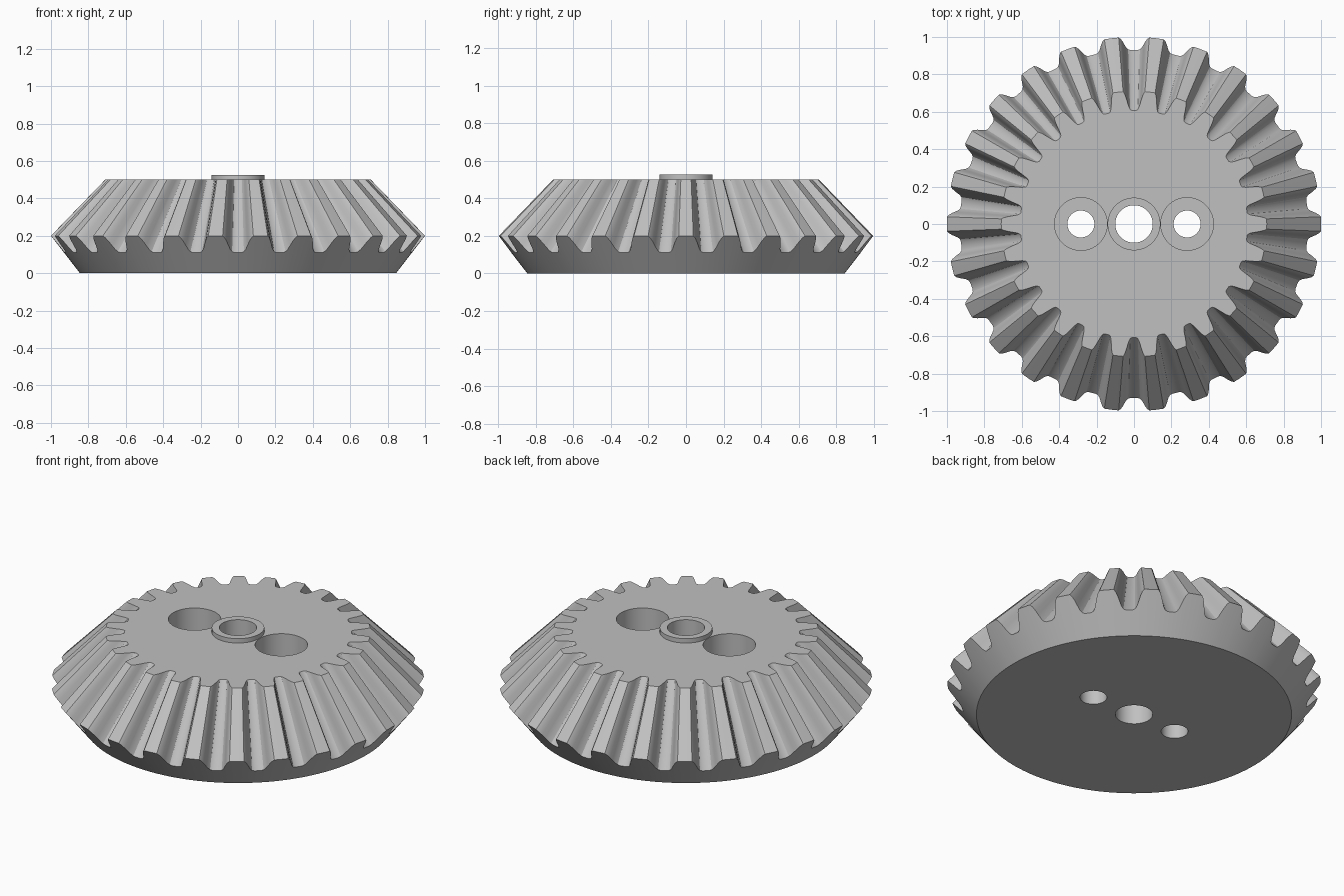
import bpy, bmesh
from math import cos, sin, pi

if "Cube" in bpy.data.objects:
    bpy.data.objects.remove(bpy.data.objects["Cube"], do_unlink=True)

TEETH = 26
TOP = 0.5
APEX = 1.234          # all tooth lines converge on this height
BASE_R = 0.845

grey = bpy.data.materials.new("plain_grey")
grey.use_nodes = True
grey.diffuse_color = (0.53, 0.53, 0.53, 1)
grey.node_tree.nodes["Principled BSDF"].inputs["Base Color"].default_value = grey.diffuse_color


def loft(name, rings, cap=True, closed=False):
    """Skin a list of equal-length point rings."""
    bm = bmesh.new()
    loops = [[bm.verts.new(p) for p in ring] for ring in rings]
    pairs = list(zip(loops, loops[1:]))
    for low, high in pairs:
        n = len(low)
        for i in range(n):
            j = (i + 1) % n
            bm.faces.new((low[i], low[j], high[j], high[i]))
    if cap:
        bm.faces.new(loops[0][::-1])
        bm.faces.new(loops[-1])
    bmesh.ops.recalc_face_normals(bm, faces=bm.faces)
    mesh = bpy.data.meshes.new(name)
    bm.to_mesh(mesh)
    bm.free()
    mesh.materials.append(grey)
    obj = bpy.data.objects.new(name, mesh)
    bpy.context.collection.objects.link(obj)
    return obj


def circle(r, z, x=0.0, n=64):
    return [(x + r * cos(2 * pi * i / n), r * sin(2 * pi * i / n), z) for i in range(n)]


def activate(obj):
    bpy.ops.object.select_all(action='DESELECT')
    obj.select_set(True)
    bpy.context.view_layer.objects.active = obj


# Half tooth: fraction of the pitch from the tooth centre, height above the root
half = [(0.16, 1), (0.205, 0.87), (0.245, 0.66), (0.28, 0.43),
        (0.315, 0.21), (0.36, 0.06), (0.42, 0)]
tooth = [(-f, h) for f, h in reversed(half)] + [(0, 1)] + half + [(0.5, 0)]

# Gear body: bottom disc, back cone with the tooth ends, flat top
bottom, rim, top = [], [], []
for k in range(TEETH):
    for f, h in tooth:
        a = 2 * pi * (k + f) / TEETH
        z = 0.11 + 0.09 * h
        r = BASE_R + 0.775 * z
        rt = r * (APEX - TOP) / (APEX - z)
        for ring, radius, height in ((bottom, BASE_R, 0), (rim, r, z), (top, rt, TOP)):
            ring.append((radius * cos(a), radius * sin(a), height))
gear = loft("bevel_gear", [bottom, rim, top])

# Axle hole, and a counterbored screw hole on each side
cutters = [loft("axle_cutter", [circle(0.1, -0.1), circle(0.1, 0.7)])]
for side in (-1, 1):
    x = side * 0.284
    cutters.append(loft("screw_cutter", [circle(0.072, -0.1, x), circle(0.072, 0.25, x),
                                         circle(0.141, 0.25, x), circle(0.141, 0.7, x)]))
for cutter in cutters:
    cutter.hide_render = True
    activate(gear)
    mod = gear.modifiers.new("hole", 'BOOLEAN')
    mod.operation = 'DIFFERENCE'
    mod.solver = 'EXACT'
    mod.object = cutter
    bpy.ops.object.modifier_apply(modifier=mod.name)
    bpy.data.objects.remove(cutter, do_unlink=True)

# Low collar round the axle hole
collar = loft("axle_collar", [circle(0.141, TOP), circle(0.141, 0.526),
                              circle(0.1, 0.526), circle(0.1, TOP)], cap=False)

for obj in (gear, collar):
    activate(obj)
    bpy.ops.object.shade_smooth_by_angle(angle=0.5)
